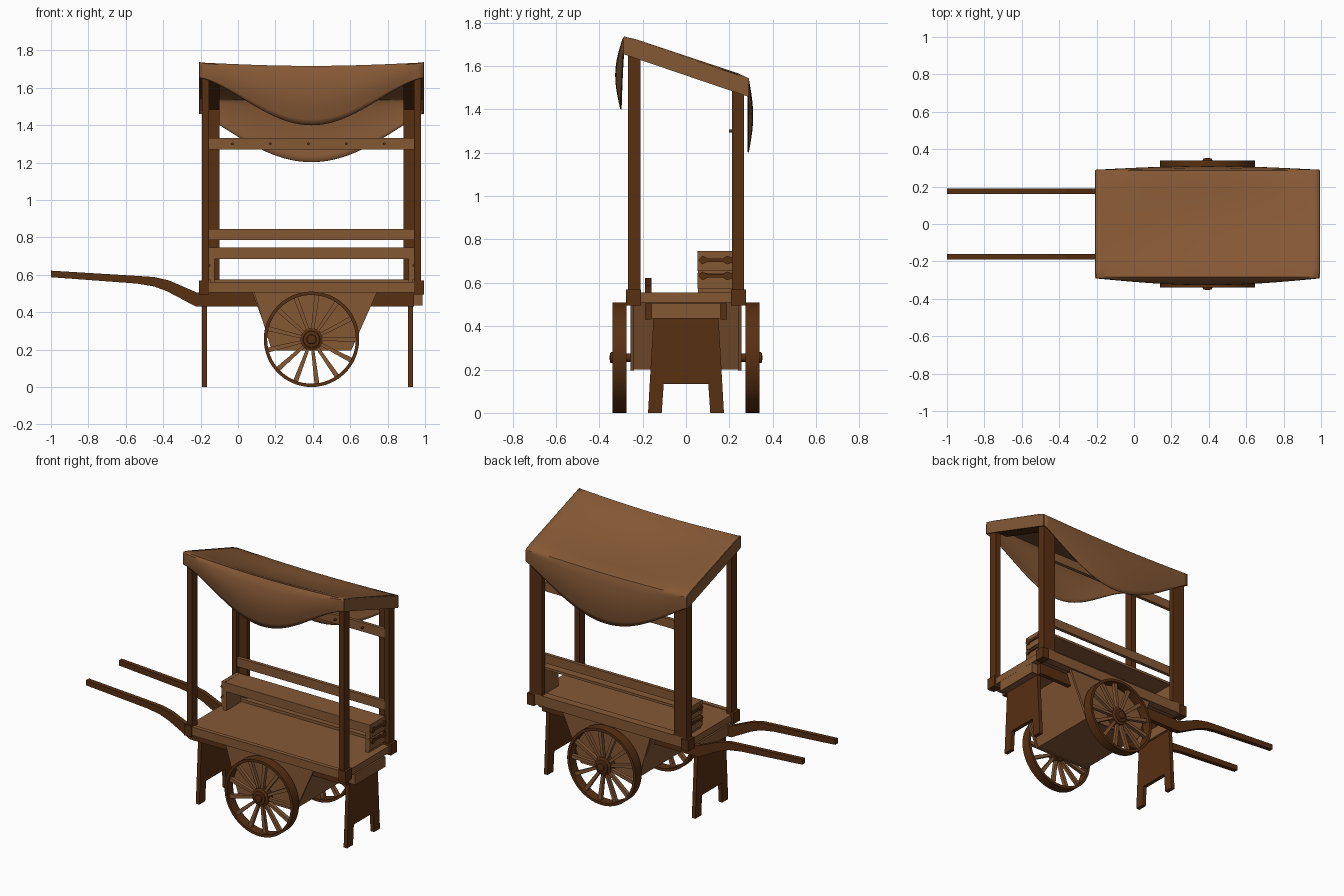
import bpy, bmesh, math
from mathutils import Vector

if "Cube" in bpy.data.objects:
    bpy.data.objects.remove(bpy.data.objects["Cube"])


def material(name, col):
    m = bpy.data.materials.new(name)
    m.diffuse_color = (*col, 1)
    m.use_nodes = True
    m.node_tree.nodes["Principled BSDF"].inputs["Base Color"].default_value = m.diffuse_color
    return m


LIGHT = material("light brown", (0.235, 0.098, 0.036))
DARK = material("dark brown", (0.098, 0.029, 0.006))


def finish(bm, name, mat, smooth=False):
    bmesh.ops.recalc_face_normals(bm, faces=bm.faces)
    me = bpy.data.meshes.new(name)
    bm.to_mesh(me)
    bm.free()
    me.materials.append(mat)
    ob = bpy.data.objects.new(name, me)
    bpy.context.collection.objects.link(ob)
    if smooth:
        bpy.context.view_layer.objects.active = ob
        ob.select_set(True)
        bpy.ops.object.shade_smooth_by_angle(angle=math.radians(40))
        ob.select_set(False)
    return ob


def box(name, x0, x1, y0, y1, z0, z1, mat):
    return prism(name, [(x0, z0), (x1, z0), (x1, z1), (x0, z1)], 'y', y0, y1, mat)


def prism(name, pts, axis, a, b, mat, smooth=False):
    """Extrude a profile: (x,z) points along y, or (y,z) points along x."""
    bm = bmesh.new()
    place = (lambda p, d: (p[0], d, p[1])) if axis == 'y' else (lambda p, d: (d, p[0], p[1]))
    A = [bm.verts.new(place(p, a)) for p in pts]
    B = [bm.verts.new(place(p, b)) for p in pts]
    n = len(pts)
    bm.faces.new(A)
    bm.faces.new(B[::-1])
    for i in range(n):
        bm.faces.new((A[i], B[i], B[(i + 1) % n], A[(i + 1) % n]))
    return finish(bm, name, mat, smooth)


def lathe_y(name, prof, cx, cz, mat, n=48, closed=True):
    """Spin (radius, y) profile around the y axis through (cx, cz)."""
    bm = bmesh.new()
    rings = [[bm.verts.new((cx + r * math.cos(t * math.tau / n), y, cz + r * math.sin(t * math.tau / n)))
              for t in range(n)] for r, y in prof]
    m = len(prof)
    for i in range(m if closed else m - 1):
        for t in range(n):
            u = (t + 1) % n
            bm.faces.new((rings[i][t], rings[i][u], rings[(i + 1) % m][u], rings[(i + 1) % m][t]))
    if not closed:
        bm.faces.new(rings[0])
        bm.faces.new(rings[-1])
    return finish(bm, name, mat, True)


CX = 0.393          # middle of the cart body
XL, XR = -0.205, 0.992


def mx(x):          # mirror across the body middle
    return 2 * CX - x


def mbox(name, x0, x1, *rest):
    box(name + "_left", x0, x1, *rest)
    box(name + "_right", mx(x1), mx(x0), *rest)


# Deck, rails and under-deck box
box("deck", -0.195, mx(-0.195), -0.255, 0.255, 0.51, 0.556, LIGHT)
box("front_rail", -0.19, mx(-0.19), -0.268, -0.24, 0.505, 0.562, LIGHT)
box("back_rail", -0.19, mx(-0.19), 0.215, 0.268, 0.505, 0.575, LIGHT)
prism("storage_box", [(0.075, 0.51), (0.72, 0.51), (0.598, 0.2), (0.188, 0.2)], 'y', -0.24, 0.24, LIGHT)
for s in (-1, 1):
    prism("storage_side", [(0.085, 0.51), (0.745, 0.51), (0.605, 0.195), (0.18, 0.195)],
          'y', s * 0.24, s * 0.256, LIGHT)
mbox("cross_beam", -0.2, -0.15, -0.16, 0.16, 0.435, 0.505, LIGHT)

# Handles running under the deck
handle = [(-1, 0.587), (-0.54, 0.553), (-0.45, 0.538), (-0.38, 0.512), (-0.3, 0.47), (-0.225, 0.43), (0.94, 0.43),
          (0.94, 0.505), (-0.19, 0.505), (-0.22, 0.505), (-0.3, 0.54), (-0.37, 0.57), (-0.45, 0.588),
          (-0.54, 0.594), (-1, 0.622)]
for s in (-1, 1):
    prism("handle", handle, 'y', s * 0.175 - 0.015, s * 0.175 + 0.015, DARK)

# Notched leg planks
leg = [(-0.15, 0.44), (-0.175, 0), (-0.112, 0), (-0.103, 0.133), (0.103, 0.133), (0.112, 0), (0.175, 0), (0.15, 0.44)]
prism("leg_left", leg, 'x', -0.192, -0.166, DARK)
prism("leg_right", leg, 'x', 0.91, 0.936, DARK)

# Wheels
WZ, N = 0.255, 13
for s in (-1, 1):
    lathe_y("wheel_rim", [(0.255, s * 0.275), (0.255, s * 0.34), (0.237, s * 0.34), (0.237, s * 0.275)], CX, WZ, DARK, 64)
    lathe_y("wheel_hub", [(0.058, s * 0.275), (0.06, s * 0.326), (0.045, s * 0.332), (0.043, s * 0.338), (0.026, s * 0.34),
                          (0.024, s * 0.349), (0.01, s * 0.352)], CX, WZ, DARK, 32, False)
    bm = bmesh.new()
    for k in range(N):
        a = k * math.tau / N
        d, w = Vector((math.cos(a), 0, -math.sin(a))), Vector((math.sin(a), 0, math.cos(a)))
        c = Vector((CX, s * 0.308, WZ))
        q = [[bm.verts.new(c + d * r + w * h * i + Vector((0, j * 0.012, 0)))
              for i, j in ((-1, -1), (1, -1), (1, 1), (-1, 1))] for r, h in ((0.04, 0.008), (0.242, 0.013))]
        for i in range(4):
            bm.faces.new((q[0][i], q[0][(i + 1) % 4], q[1][(i + 1) % 4], q[1][i]))
        bm.faces.new(q[0])
        bm.faces.new(q[1])
    finish(bm, "wheel_spokes", LIGHT)
lathe_y("axle", [(0.02, -0.3), (0.02, 0.3)], CX, WZ, DARK, 12, False)

# Posts: plain in front, angle-shaped at the back, with collars at the deck
mbox("front_post", -0.192, -0.155, -0.268, -0.21, 0.505, 1.68, DARK)
mbox("back_post", -0.192, -0.158, 0.212, 0.268, 0.505, 1.52, DARK)
mbox("back_post_wing", -0.16, -0.1, 0.236, 0.268, 0.575, 1.52, DARK)
for s in (-1, 1):
    y0, y1 = sorted((s * 0.276, s * 0.208))
    mbox("post_collar", -0.208, -0.155, y0, y1, 0.495, 0.57, DARK)

# Back boards with a row of pegs
for z0, z1 in ((1.27, 1.33), (0.785, 0.845)):
    box("back_board", -0.157, mx(-0.157), 0.214, 0.237, z0, z1, LIGHT)
for k in range(5):
    lathe_y("peg", [(0.007, 0.198), (0.007, 0.22)], -0.03 + k * 0.203, 1.3, DARK, 10, False)

# Display shelf with end panels and straps
box("shelf_top", -0.157, mx(-0.157), 0.055, 0.214, 0.728, 0.745, LIGHT)
box("shelf_lip", -0.157, mx(-0.157), 0.053, 0.07, 0.685, 0.744, LIGHT)
for z0, z1 in ((0.71, 0.746), (0.655, 0.7), (0.575, 0.645)):
    mbox("shelf_end", -0.16, -0.135, 0.053, 0.214, z0, z1, LIGHT)
mbox("shelf_end_inner", -0.15, -0.125, 0.056, 0.212, 0.556, 0.744, LIGHT)
for z in (0.705, 0.632):
    strap = [(0.056, z), (0.075, z + 0.02), (0.1, z + 0.008), (0.17, z + 0.008), (0.19, z + 0.02), (0.214, z + 0.012),
             (0.214, z - 0.012), (0.19, z - 0.02), (0.17, z - 0.008), (0.1, z - 0.008), (0.075, z - 0.02)]
    prism("shelf_strap", strap, 'x', -0.17, -0.159, DARK)
    prism("shelf_strap", strap, 'x', mx(-0.17), mx(-0.159), DARK)


# Rafters and hanging side flaps along the roof slope
def roof_z(y):
    return 1.74 - (y + 0.28) * 0.34


def slope(y0, y1, top, low):
    return [(y0, roof_z(y0) - top), (y1, roof_z(y1) - top), (y1, roof_z(y1) - low), (y0, roof_z(y0) - low)]


for x0, x1 in ((-0.195, -0.1), (mx(-0.1), mx(-0.195))):
    prism("rafter", slope(-0.215, 0.262, 0.015, 0.08), 'x', x0, x1, DARK)
for x0, x1 in ((XL - 0.003, XL + 0.005), (XR - 0.005, XR + 0.003)):
    prism("canopy_flap", slope(-0.285, 0.285, 0.004, 0.088), 'x', x0, x1, LIGHT)

# Cloth canopy: front drape, sagging roof, back drape
bm = bmesh.new()
NX, rows = 40, []
for i in range(NX + 1):
    u = i / NX
    x = XL + (XR - XL) * u
    b = math.sin(math.pi * u)
    bell = b ** 1.5
    col = []
    zf, zb = 1.738 - 0.018 * b, roof_z(0.28) - 0.012 * b
    for k in range(10, 0, -1):
        t = k / 10
        col.append((x, -0.288 - b * (0.03 * math.sin(math.pi * t ** 0.9) + 0.012 * t), zf - t * (0.085 + 0.235 * bell)))
    for k in range(13):
        t = k / 12
        col.append((x, -0.283 + 0.566 * t, zf + (zb - zf) * t - 0.035 * b * math.sin(math.pi * t)
                    - (0.006 if k in (0, 12) else 0)))
    for k in range(1, 11):
        t = k / 10
        col.append((x, 0.287 + b * 0.02 * math.sin(math.pi * t), zb - t * (0.085 + 0.25 * b ** 1.1)))
    rows.append([bm.verts.new(c) for c in col])
for r0, r1 in zip(rows, rows[1:]):
    for j in range(len(r0) - 1):
        bm.faces.new((r0[j], r1[j], r1[j + 1], r0[j + 1]))
canopy = finish(bm, "canopy", LIGHT, True)
sol = canopy.modifiers.new("thickness", 'SOLIDIFY')
sol.thickness = 0.006
sol.offset = 0
